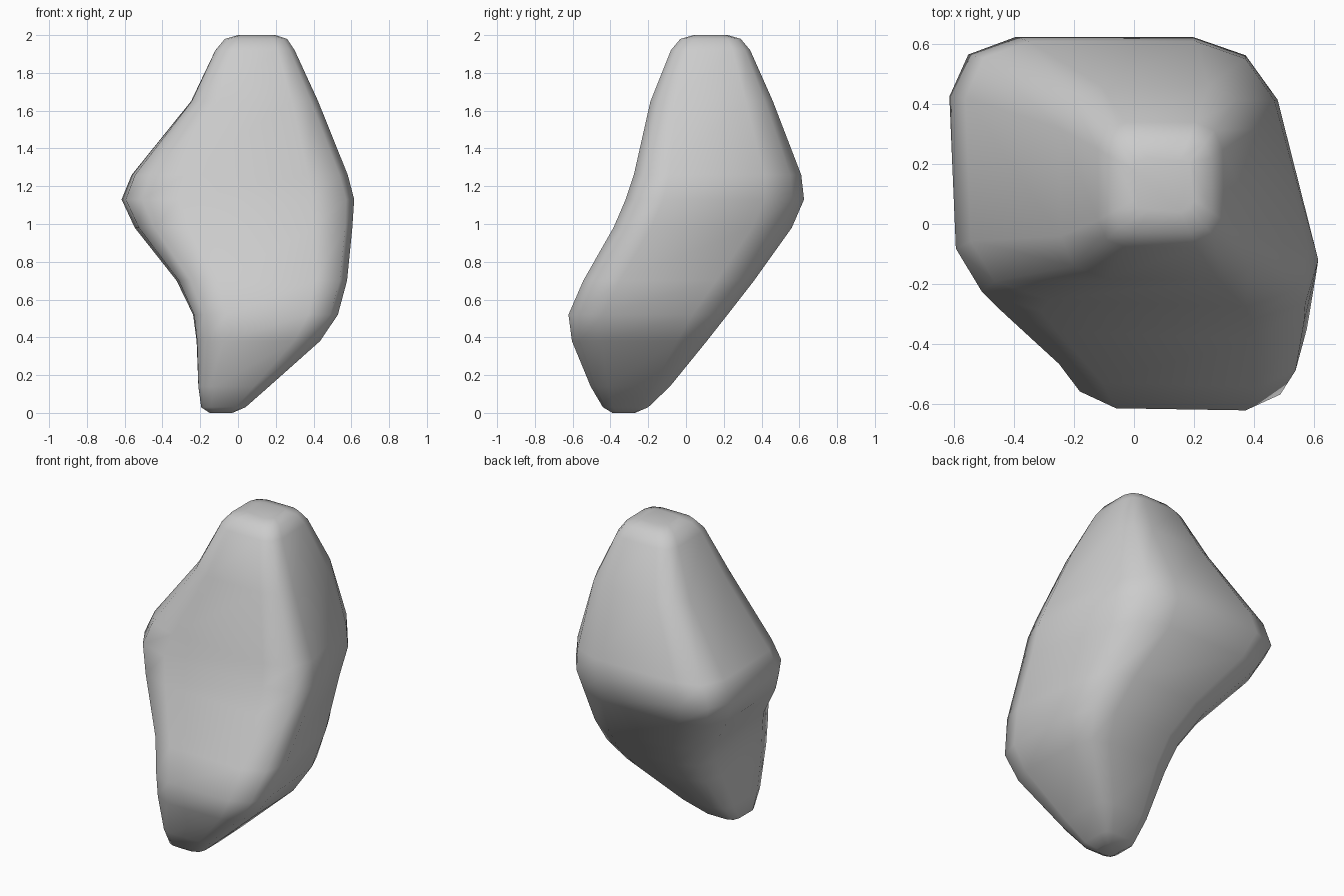
import bpy, bmesh, math

if "Cube" in bpy.data.objects:
    bpy.data.objects.remove(bpy.data.objects["Cube"])

# Rock outline by height: z, x min, x max, y min, y max
levels = [
    (0.00, -0.15, -0.03, -0.39, -0.27),
    (0.03, -0.195, 0.04, -0.44, -0.20),
    (0.14, -0.21, 0.165, -0.505, -0.085),
    (0.38, -0.22, 0.435, -0.605, 0.11),
    (0.52, -0.24, 0.53, -0.625, 0.22),
    (0.70, -0.33, 0.58, -0.55, 0.36),
    (0.98, -0.555, 0.61, -0.395, 0.56),
    (1.13, -0.625, 0.62, -0.33, 0.625),
    (1.26, -0.57, 0.585, -0.285, 0.61),
    (1.65, -0.25, 0.425, -0.19, 0.46),
    (1.92, -0.12, 0.30, -0.08, 0.34),
    (1.98, -0.07, 0.26, -0.03, 0.29),
    (2.00, 0.00, 0.20, 0.04, 0.22),
]

# Rounded square section: three points per corner, in 0..1 coordinates
Q, C = 0.22, 0.065
section = []
for k in range(4):
    for u, v in ((0, Q), (C, C), (Q, 0)):
        for _ in range(k):
            u, v = 1 - v, u
        section.append((u, v))


def ring(bm, z, x0, x1, y0, y1):
    # The middle of the rock is skewed: its back right corner is cut in
    w = math.exp(-((z - 1.05) / 0.45) ** 2)
    front_left, front_right = x0 + 0.04 * w, x1 + 0.05 * w
    back_left, back_right = x0, x1 - 0.20 * w
    verts = []
    for u, v in section:
        left = front_left + (back_left - front_left) * v
        right = front_right + (back_right - front_right) * v
        y = y0 + (y1 - y0) * v + 0.05 * w * (1 - u) * (1 - v)
        verts.append(bm.verts.new((left + (right - left) * u, y, z)))
    return verts


# Loft the rings and close both ends
bm = bmesh.new()
rings = [ring(bm, *lv) for lv in levels]
n = len(section)
for a, b in zip(rings, rings[1:]):
    for i in range(n):
        j = (i + 1) % n
        bm.faces.new((a[i], a[j], b[j], b[i]))
bm.faces.new(rings[0][::-1])
bm.faces.new(rings[-1])
bmesh.ops.recalc_face_normals(bm, faces=bm.faces)
for f in bm.faces:
    f.smooth = True

mesh = bpy.data.meshes.new("rock")
bm.to_mesh(mesh)
bm.free()
rock = bpy.data.objects.new("rock", mesh)
bpy.context.collection.objects.link(rock)
